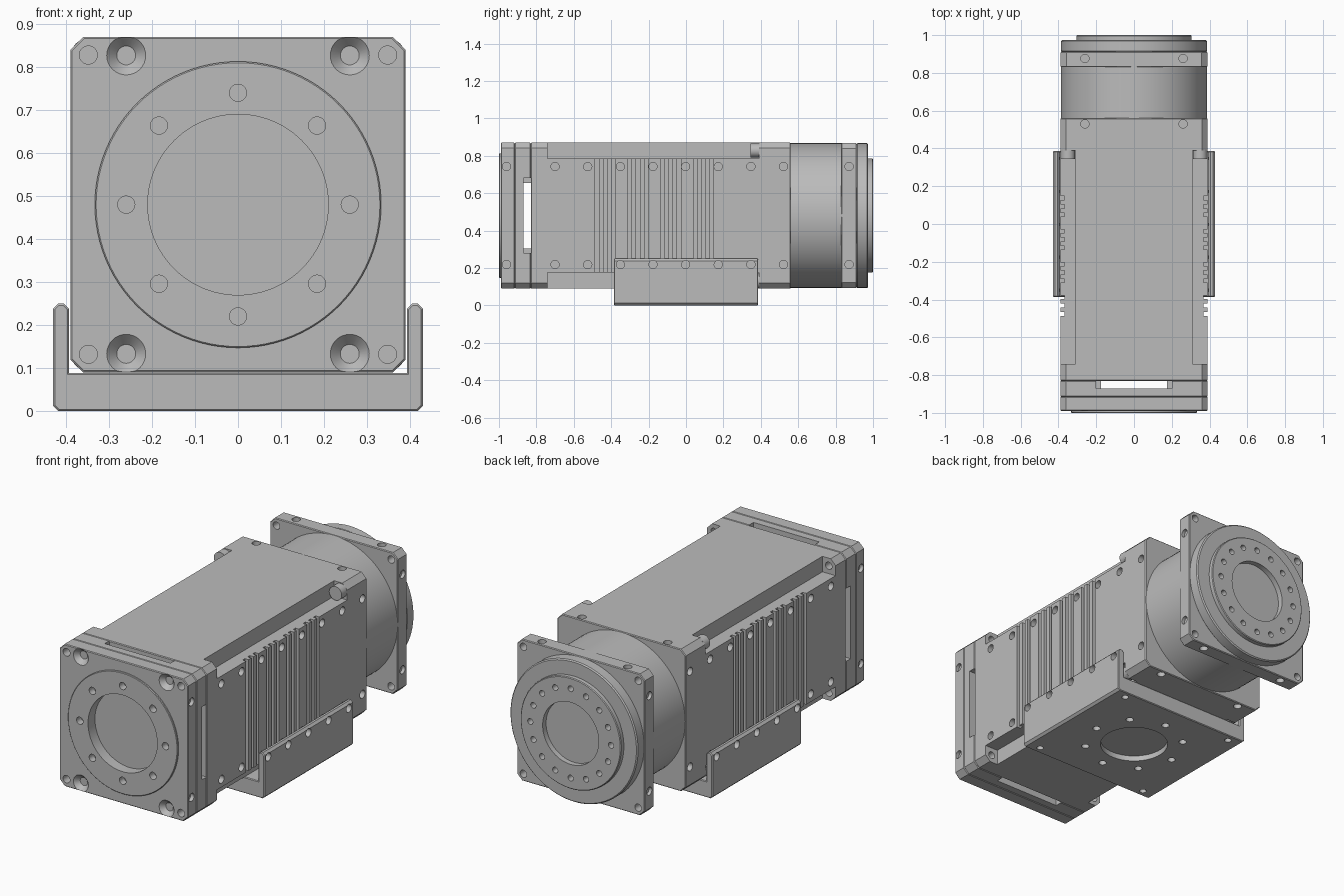
import bpy, bmesh, math
from mathutils import Vector, Matrix

if "Cube" in bpy.data.objects:
    bpy.data.objects.remove(bpy.data.objects["Cube"], do_unlink=True)

grey = bpy.data.materials.new("machined_grey")
grey.use_nodes = True
COLOUR = (0.5, 0.5, 0.5, 1)
grey.diffuse_color = COLOUR
grey.node_tree.nodes["Principled BSDF"].inputs["Base Color"].default_value = COLOUR

MID = 0.48          # height of the drive axis
HALF = 0.39         # half width of the square housing
X, Y, Z = Vector((1, 0, 0)), Vector((0, 1, 0)), Vector((0, 0, 1))
SIGNS = (-1, 1)
CORNERS = [(sx, sz) for sx in SIGNS for sz in SIGNS]
parts = []


def make(name, bm):
    bmesh.ops.recalc_face_normals(bm, faces=bm.faces)
    mesh = bpy.data.meshes.new(name)
    bm.to_mesh(mesh)
    mesh.materials.append(grey)
    obj = bpy.data.objects.new(name, mesh)
    bpy.context.collection.objects.link(obj)
    return obj


def part(name, bm):
    obj = make(name, bm)
    parts.append(obj)
    return obj


def add_box(bm, lo, hi):
    lo, hi = Vector(lo), Vector(hi)
    size = Matrix.Diagonal((*[abs(c) for c in hi - lo], 1))
    bmesh.ops.create_cube(bm, size=1, matrix=Matrix.Translation((lo + hi) / 2) @ size)


def add_cyl(bm, start, axis, depth, r, r_end=None, seg=24):
    turn = axis.to_track_quat('Z', 'Y').to_matrix().to_4x4()
    place = Matrix.Translation(Vector(start) + axis * depth / 2)
    bmesh.ops.create_cone(bm, cap_ends=True, segments=seg, radius1=r,
                          radius2=r if r_end is None else r_end,
                          depth=depth, matrix=place @ turn)


def soften_ends(bm, width):
    rims = [e for e in bm.edges if abs(e.verts[0].co.y - e.verts[1].co.y) < 1e-5]
    bmesh.ops.bevel(bm, geom=rims, offset=width, segments=1, affect='EDGES')


def prism(name, outline, y0, y1, edge=0.004):
    bm = bmesh.new()
    face = bm.faces.new([bm.verts.new((x, y0, z)) for x, z in outline])
    ext = bmesh.ops.extrude_face_region(bm, geom=[face])
    verts = [g for g in ext["geom"] if isinstance(g, bmesh.types.BMVert)]
    bmesh.ops.translate(bm, verts=verts, vec=(0, y1 - y0, 0))
    bmesh.ops.recalc_face_normals(bm, faces=bm.faces)
    soften_ends(bm, edge)
    return part(name, bm)


def square(half, c=0.03):
    a = half - c
    pts = [(a, -half), (half, -a), (half, a), (a, half)]
    pts += [(-x, -z) for x, z in pts]
    return [(x, MID + z) for x, z in pts]


def disc(name, y0, y1, r, edge=0.004):
    bm = bmesh.new()
    add_cyl(bm, (0, y0, MID), Y, y1 - y0, r, seg=96)
    soften_ends(bm, edge)
    return part(name, bm)


def cut(obj, bm):
    tool = make("cutter", bm)
    tool.hide_render = True
    mod = obj.modifiers.new("cut", 'BOOLEAN')
    mod.operation, mod.solver, mod.object = 'DIFFERENCE', 'EXACT', tool
    bpy.ops.object.select_all(action='DESELECT')
    bpy.context.view_layer.objects.active = obj
    obj.select_set(True)
    bpy.ops.object.modifier_apply(modifier=mod.name)
    bpy.data.objects.remove(tool, do_unlink=True)


def side_holes(bm, ys, r=0.022, outer=0.45, depth=0.09):
    for y in ys:
        for sx, sz in CORNERS:
            add_cyl(bm, (sx * outer, y, MID + sz * 0.262), X * -sx, depth, r)


def top_holes(bm, y):
    for sx, sz in CORNERS:
        add_cyl(bm, (sx * 0.26, y, MID + sz * 0.42), Z * -sz, 0.07, 0.022)


def ring_holes(bm, start_y, axis, depth, count, ring, r):
    for i in range(count):
        a = math.tau * i / count
        add_cyl(bm, (ring * math.cos(a), start_y, MID + ring * math.sin(a)), axis, depth, r)


# Front cover with raised ring, round recess and screw holes
cover = prism("front_cover", square(HALF), -0.99, -0.915)
ring = disc("front_ring", -1.0, -0.985, 0.333, 0.003)
bore = bmesh.new()
add_cyl(bore, (0, -1.05, MID), Y, 0.11, 0.21, seg=96)
ring_holes(bore, -1.05, Y, 0.09, 8, 0.26, 0.02)
cut(ring, bore)
for sx, sz in CORNERS:
    add_cyl(bore, (sx * 0.348, -1.05, MID + sz * 0.348), Y, 0.11, 0.021)
    add_cyl(bore, (sx * 0.26, -0.995, MID + sz * 0.347), Y, 0.03, 0.05, 0.022, seg=32)
side_holes(bore, [-0.96], outer=0.44, depth=0.07)
cut(cover, bore)

# Spacer plate with open slots through all four sides
spacer = prism("slotted_spacer", square(HALF), -0.915, -0.83)
for w, d in ((0.175, 0.5), (0.2, 0.5)):
    for across in (True, False):
        for s in SIGNS:
            near = 0.0 if w < 0.2 else 0.36
            slot = bmesh.new()
            reach = sorted((s * near - s * 0.01, s * d))
            if across:
                add_box(slot, (reach[0], -0.87, MID - w), (reach[1], -0.8, MID + w))
            else:
                add_box(slot, (-w, -0.87, MID + reach[0]), (w, -0.8, MID + reach[1]))
            cut(spacer, slot)

# Main housing: corner channels first, then cooling grooves and holes
body = prism("main_housing", square(HALF), -0.83, 0.56)
channels = bmesh.new()
for sx, sz in CORNERS:
    add_box(channels, (sx * 0.31, -0.74, MID + sz * 0.305), (sx * 0.5, 0.39, MID + sz * 0.5))
cut(body, channels)
details = bmesh.new()
for group in range(4):
    for k in range(3):
        y = 0.137 - group * 0.175 - k * 0.044
        for s in SIGNS:
            add_box(details, (s * 0.368, y - 0.01, MID - 0.32), (s * 0.45, y + 0.01, MID + 0.32))
side_holes(details, [-0.7 + 0.1745 * i for i in range(8)])
top_holes(details, 0.53)
for sx, sz in CORNERS:
    add_cyl(details, (sx * 0.348, -0.70, MID + sz * 0.348), -Y, 0.1, 0.02)
cut(body, details)

# Screw heads at the rear of the corner channels
for sx, sz in CORNERS:
    bm = bmesh.new()
    add_cyl(bm, (sx * 0.35, 0.345, MID + sz * 0.348), Y, 0.05, 0.038, seg=32)
    part("channel_screw", bm)

# Round neck, rear flange and output hub
disc("round_neck", 0.55, 0.84, 0.387, 0.001)
flange = prism("rear_flange", square(0.388), 0.83, 0.912)
holes = bmesh.new()
side_holes(holes, [0.872], outer=0.44, depth=0.07)
top_holes(holes, 0.876)
for sx, sz in CORNERS:
    add_cyl(holes, (sx * 0.348, 0.8, MID + sz * 0.348), Y, 0.2, 0.02)
cut(flange, holes)
hub = disc("output_hub", 0.91, 0.974, 0.387, 0.006)
face = disc("output_face", 0.965, 1.0, 0.305, 0.004)
sink = bmesh.new()
add_cyl(sink, (0, 1.05, MID), -Y, 0.08, 0.17, seg=96)
ring_holes(sink, 1.05, -Y, 0.1, 16, 0.245, 0.016)
cut(face, sink)
cut(hub, sink)

# U-shaped mounting bracket with wall holes and a bottom recess
W, IN, c = 0.43, 0.393, 0.012
right = [(W - c, 0), (W, c), (W, 0.25 - c), (W - c, 0.25), (IN + c, 0.25), (IN, 0.25 - c), (IN, 0.089)]
bracket = prism("mounting_bracket", right + [(-x, z) for x, z in reversed(right)], -0.386, 0.386)
holes = bmesh.new()
for y in [-0.7 + 0.1745 * i for i in range(2, 7)]:
    for s in SIGNS:
        add_cyl(holes, (s * 0.46, y, 0.218), X * -s, 0.09, 0.022)
add_cyl(holes, (0, 0, -0.05), Z, 0.08, 0.175, seg=64)
for i in range(8):
    a = math.tau * i / 8
    add_cyl(holes, (0.255 * math.cos(a), 0.255 * math.sin(a), -0.05), Z, 0.1, 0.02)
for sx, sy in CORNERS:
    add_cyl(holes, (sx * 0.35, sy * 0.345, -0.05), Z, 0.1, 0.018)
cut(bracket, holes)

# Smooth the round walls and keep machined edges crisp
bpy.ops.object.select_all(action='DESELECT')
for obj in parts:
    obj.select_set(True)
bpy.context.view_layer.objects.active = parts[0]
bpy.ops.object.shade_smooth_by_angle(angle=math.radians(25))
